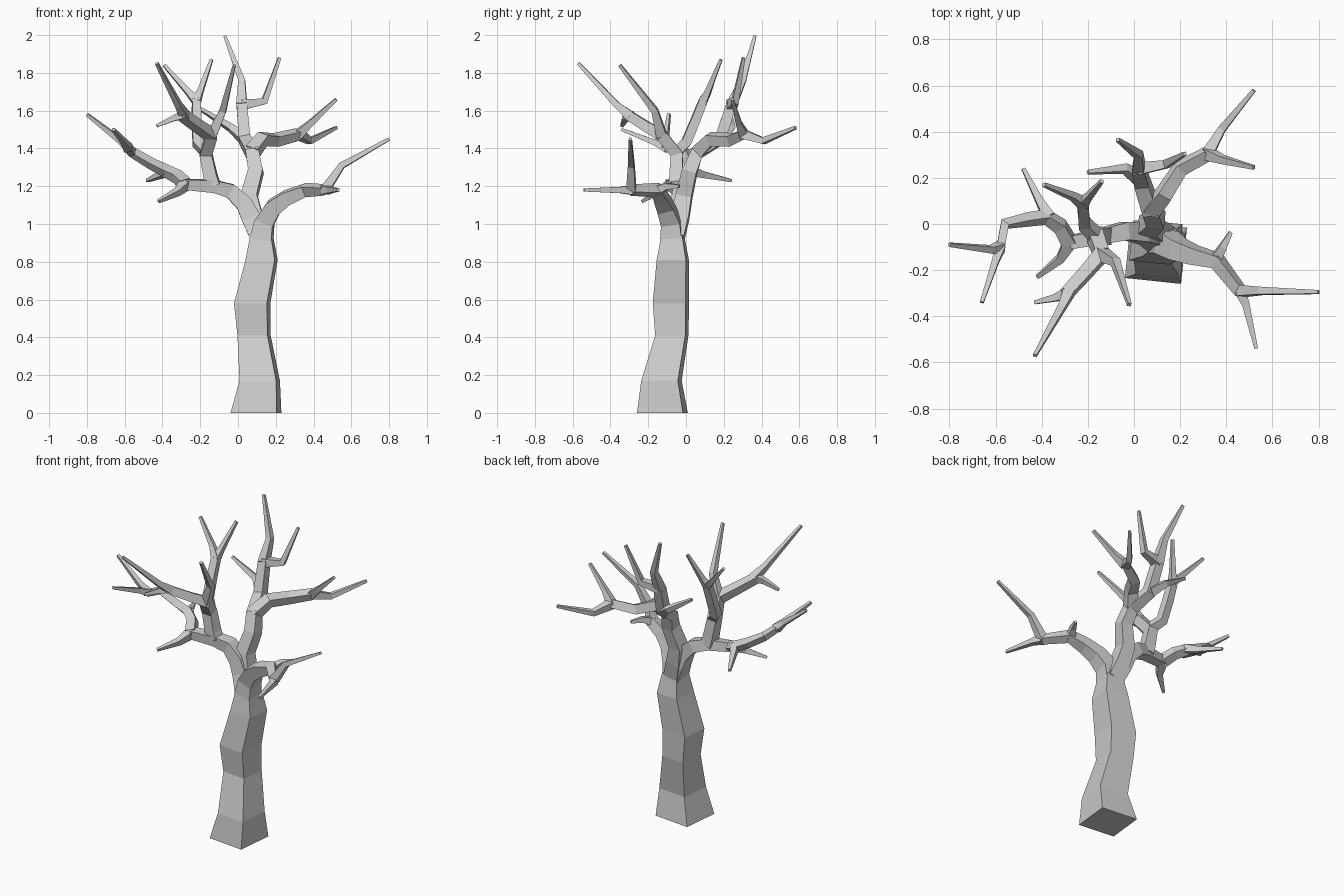
import bpy
import bmesh
import math
from mathutils import Vector

cube = bpy.data.objects.get("Cube")
if cube:
    bpy.data.objects.remove(cube, do_unlink=True)

# One plain grey bark colour
GREY = (0.62, 0.62, 0.62, 1)
bark = bpy.data.materials.new("grey_bark")
bark.use_nodes = True
bark.diffuse_color = GREY
bark.node_tree.nodes["Principled BSDF"].inputs["Base Color"].default_value = GREY

TWIST = math.radians(-6)
SIDE = Vector((math.cos(TWIST), math.sin(TWIST), 0))
DEPTH = Vector((-math.sin(TWIST), math.cos(TWIST), 0))
UP = Vector((0, 0, 1))
TIP = 0.016


def tube(name, points, widths, level=False):
    """Four-sided flat-faced tube along points; level keeps every ring horizontal."""
    points = [Vector(p) for p in points]
    last = len(points) - 1
    bm = bmesh.new()
    rings = []
    side = None
    for i, point in enumerate(points):
        before = (point - points[max(i - 1, 0)]).normalized()
        after = (points[min(i + 1, last)] - point).normalized()
        along = UP if level else (before + after).normalized()
        if side is None:
            side = DEPTH if abs(along.dot(SIDE)) > 0.8 else SIDE
        # Carry the section along the path without twisting it
        side = (side - along * side.dot(along)).normalized()
        other = along.cross(side)
        half = widths[i] / 2
        corners = (side + other, other - side, -side - other, side - other)
        rings.append([bm.verts.new(point + c * half) for c in corners])
    for low, high in zip(rings, rings[1:]):
        for k in range(4):
            n = (k + 1) % 4
            bm.faces.new((low[k], low[n], high[n], high[k]))
    bm.faces.new(rings[0])
    bm.faces.new(rings[-1])
    bmesh.ops.recalc_face_normals(bm, faces=bm.faces)
    mesh = bpy.data.meshes.new(name)
    bm.to_mesh(mesh)
    bm.free()
    mesh.materials.append(bark)
    obj = bpy.data.objects.new(name, mesh)
    bpy.context.collection.objects.link(obj)
    return obj


def branch(name, start, end, *points):
    """Tube whose width tapers evenly from start to end."""
    last = len(points) - 1
    tube(name, points, [start + (end - start) * i / last for i in range(last + 1)])


# Trunk
tube("trunk",
     [(0.095, -0.125, 0), (0.115, -0.13, 0.17), (0.085, -0.075, 0.41),
      (0.075, -0.08, 0.58), (0.125, -0.07, 0.81), (0.125, -0.07, 0.94)],
     [0.245, 0.195, 0.16, 0.175, 0.155, 0.11], level=True)

# Left limb, low and spreading
fork = (0.46, -0.29, 1.18)
branch("left_limb", 0.115, 0.045, (0.125, -0.075, 0.92), (0.14, -0.08, 1.01),
       (0.19, -0.11, 1.09), (0.26, -0.135, 1.14), (0.36, -0.16, 1.18), fork)
branch("left_long_twig", 0.05, TIP, fork, (0.55, -0.29, 1.31), (0.8, -0.295, 1.45))
branch("left_front_twig", 0.05, TIP, fork, (0.485, -0.35, 1.18), (0.53, -0.54, 1.18))
branch("left_back_twig", 0.05, TIP, (0.35, -0.16, 1.175), (0.385, -0.1, 1.2),
       (0.42, -0.035, 1.2))

# Right limb, arching over to a fork
elbow = (-0.13, -0.05, 1.2)
fork = (-0.28, -0.08, 1.21)
branch("right_limb", 0.11, 0.055, (0.12, -0.07, 0.93), (0.07, -0.04, 1.03),
       (0.03, -0.035, 1.11), (-0.04, -0.03, 1.175), elbow, fork)
branch("right_low_twig", 0.055, TIP, fork, (0.04 - 0.36, -0.15, 1.17), (-0.42, -0.23, 1.12))
branch("right_outer_branch", 0.06, 0.035, fork, (-0.32, -0.01, 1.25), (-0.38, 0.03, 1.28),
       (-0.46, 0.02, 1.32), (-0.56, 0, 1.38), (-0.58, -0.11, 1.4))
branch("right_back_twig", 0.05, TIP, (-0.37, 0.03, 1.28), (-0.41, 0.1, 1.26),
       (-0.48, 0.24, 1.23))
branch("right_outer_twig", 0.045, TIP, (-0.575, -0.1, 1.4), (-0.62, -0.11, 1.44),
       (-0.8, -0.09, 1.58))
branch("right_outer_front_twig", 0.045, TIP, (-0.58, -0.1, 1.4), (-0.6, -0.16, 1.43),
       (-0.66, -0.34, 1.5))

# Upright branch rising from the right limb
fork = (-0.14, -0.13, 1.47)
branch("upright_branch", 0.075, 0.06, elbow, (-0.145, -0.05, 1.25),
       (-0.17, -0.05, 1.37), fork)
branch("upright_inner_twig", 0.055, TIP, fork, (-0.08, -0.165, 1.6), (-0.02, -0.35, 1.84))
branch("upright_front_branch", 0.06, 0.05, fork, (-0.2, -0.2, 1.51), (-0.3, -0.31, 1.58))
branch("upright_front_twig", 0.05, TIP, (-0.28, -0.29, 1.57), (-0.315, -0.365, 1.63),
       (-0.43, -0.57, 1.85))
branch("upright_low_twig", 0.045, TIP, (-0.29, -0.3, 1.58), (-0.34, -0.32, 1.56),
       (-0.43, -0.34, 1.52))
fork = (-0.22, 0.09, 1.65)
branch("upright_back_branch", 0.055, 0.045, (-0.165, -0.05, 1.38), (-0.215, 0, 1.43),
       (-0.22, 0.05, 1.55), fork)
branch("upright_back_inner_twig", 0.045, TIP, fork, (-0.2, 0.115, 1.7), (-0.14, 0.185, 1.87))
branch("upright_back_outer_twig", 0.045, TIP, fork, (-0.265, 0.12, 1.7), (-0.39, 0.17, 1.84))

# Central limb, leaning back to the highest tip
split = (0.075, 0.06, 1.38)
crook = (0.02, 0.24, 1.63)
branch("central_limb", 0.1, 0.055, (0.12, -0.06, 0.93), (0.085, -0.03, 1.04),
       (0.06, -0.01, 1.15), (0.095, 0.02, 1.28), split, (0.035, 0.18, 1.45), crook)
branch("central_top_twig", 0.055, TIP, crook, (0.02, 0.3, 1.76), (-0.07, 0.365, 1.995))
branch("central_side_twig", 0.055, TIP, crook, (0.14, 0.26, 1.65), (0.22, 0.305, 1.88))
branch("central_short_twig", 0.055, TIP, (0.035, 0.19, 1.45), (-0.04, 0.24, 1.51),
       (-0.2, 0.225, 1.61))

# Back branch leaving the central limb
fork = (0.32, 0.305, 1.475)
branch("back_branch", 0.07, 0.05, split, (0.13, 0.13, 1.45), (0.2, 0.24, 1.445), fork)
branch("back_long_twig", 0.05, TIP, fork, (0.38, 0.41, 1.44), (0.52, 0.58, 1.51))
branch("back_side_twig", 0.05, TIP, fork, (0.38, 0.28, 1.53), (0.52, 0.245, 1.66))
